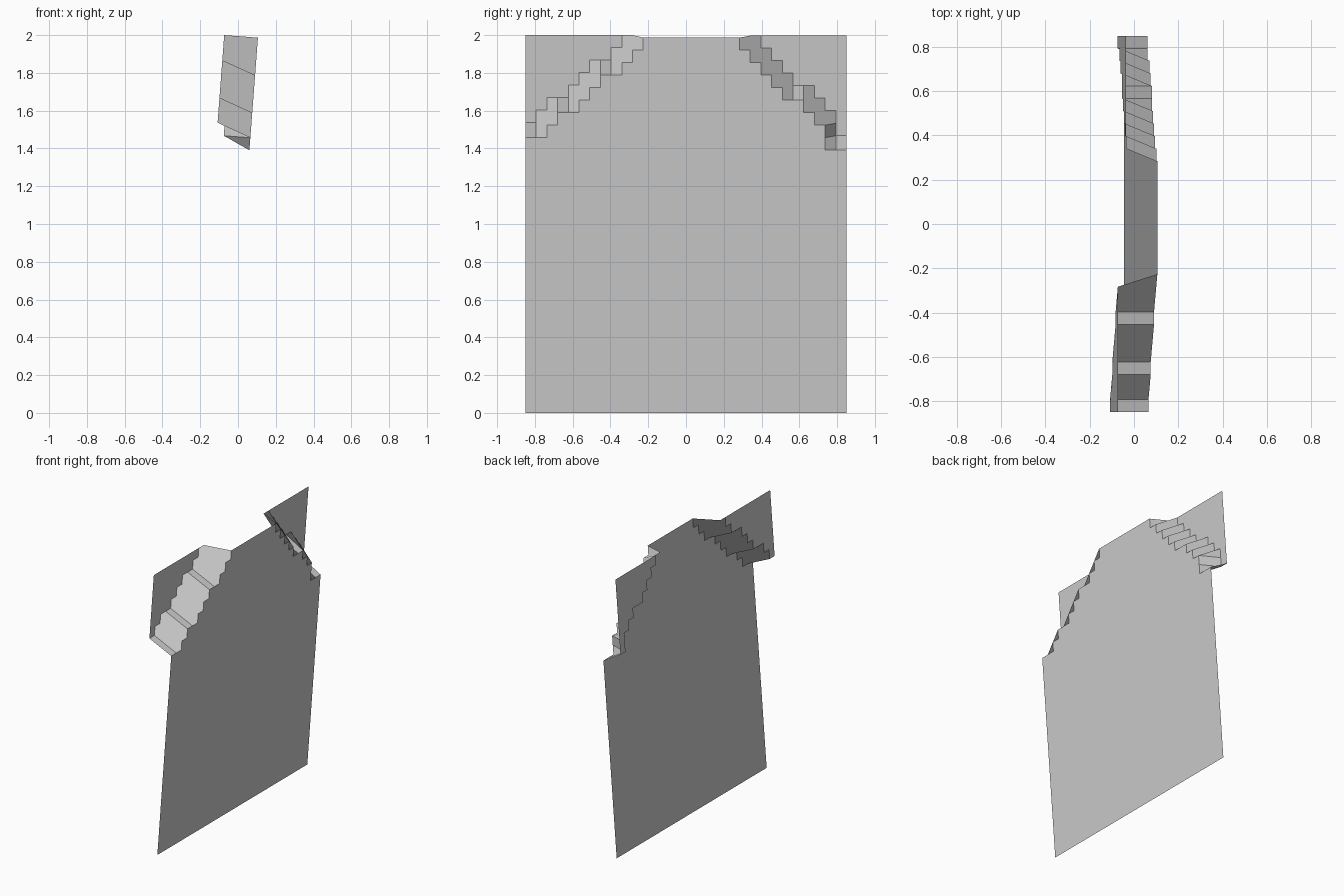
import bpy, bmesh
from mathutils import Vector

if "Cube" in bpy.data.objects:
    bpy.data.objects.remove(bpy.data.objects["Cube"])

# Thin leaning sheet on a 30 x 30 grid, with stepped top corners pushed back
N = 30
WIDTH = 1.70
X_BOTTOM, X_TOP, HEIGHT = -0.045, 0.1055, 1.9865
slope = Vector((X_TOP - X_BOTTOM, 0, HEIGHT))
normal = Vector((-slope.z, 0, slope.x)).normalized()

# How many columns in from each side are pushed back, from the top row down
LEFT_STEPS, LEFT_DEPTH = [10, 9, 8, 6, 5, 4, 2, 1], 0.179
RIGHT_STEPS, RIGHT_DEPTH = [9, 8, 7, 6, 5, 3, 2, 1, 1], 0.141


def push(i, j):
    row = N - j
    if row < len(LEFT_STEPS) and i <= LEFT_STEPS[row]:
        return LEFT_DEPTH
    if row < len(RIGHT_STEPS) and N - i <= RIGHT_STEPS[row]:
        return RIGHT_DEPTH
    return 0.0


bm = bmesh.new()
grid = [[bm.verts.new(Vector((X_BOTTOM, -WIDTH / 2 + WIDTH * i / N, 0))
                      + slope * (j / N) + normal * push(i, j))
         for j in range(N + 1)] for i in range(N + 1)]
for i in range(N):
    for j in range(N):
        bm.faces.new((grid[i][j], grid[i + 1][j], grid[i + 1][j + 1], grid[i][j + 1]))

mesh = bpy.data.meshes.new("folded_sheet")
bm.to_mesh(mesh)
bm.free()
sheet = bpy.data.objects.new("folded_sheet", mesh)
bpy.context.collection.objects.link(sheet)

# Single plain grey
grey = bpy.data.materials.new("light_grey")
grey.diffuse_color = (0.6, 0.6, 0.6, 1)
grey.use_nodes = True
grey.node_tree.nodes["Principled BSDF"].inputs["Base Color"].default_value = grey.diffuse_color
mesh.materials.append(grey)
